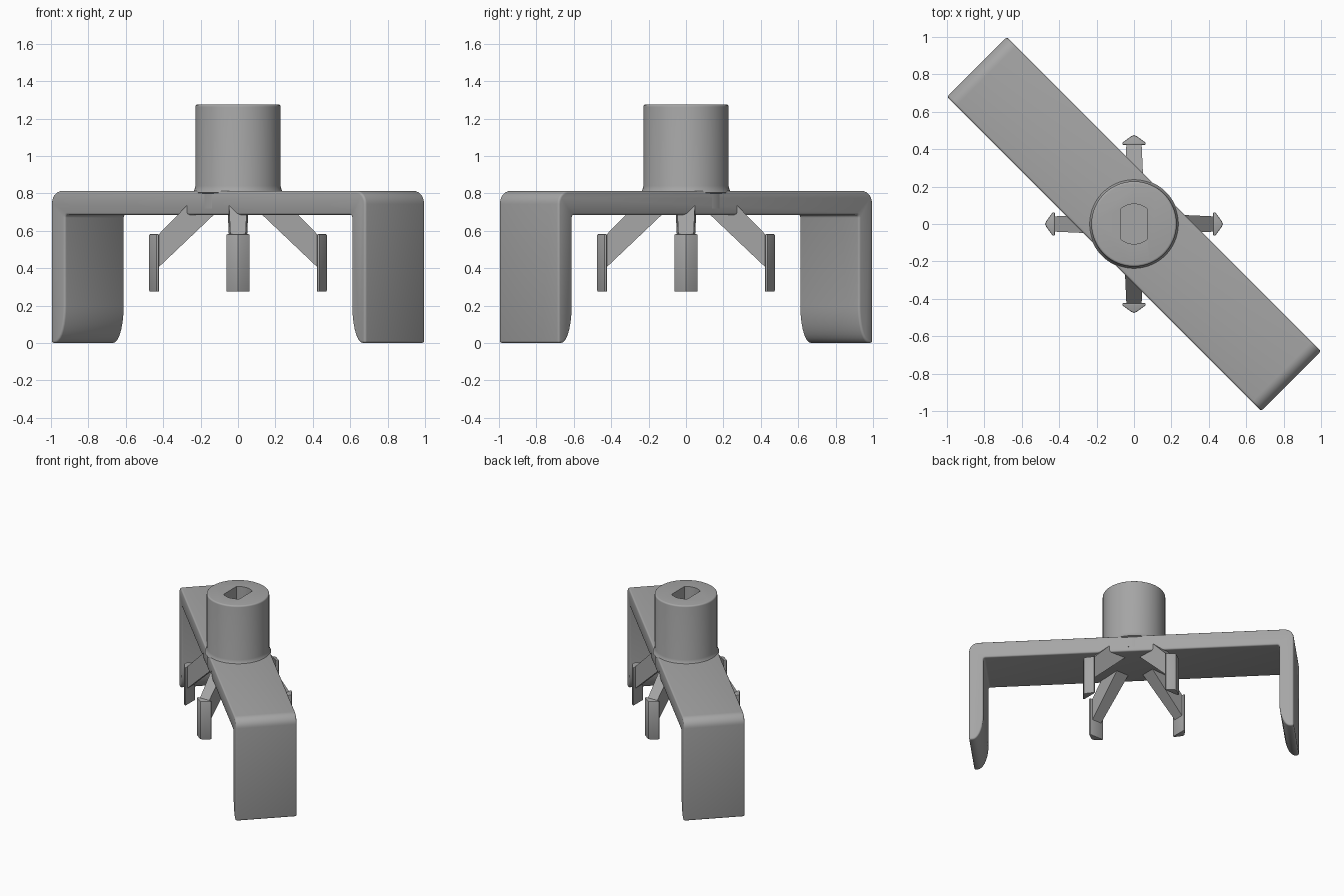
import bpy, bmesh
from math import sin, cos, pi, asin, radians
from mathutils import Matrix

if "Cube" in bpy.data.objects:
    bpy.data.objects.remove(bpy.data.objects["Cube"], do_unlink=True)

GREY = (0.38, 0.38, 0.38, 1)
grey = bpy.data.materials.new("plain_grey")
grey.use_nodes = True
grey.diffuse_color = GREY
grey.node_tree.nodes["Principled BSDF"].inputs["Base Color"].default_value = GREY


def arc(cx, cy, rx, ry, start, end, steps):
    angles = [radians(start + (end - start) * i / steps) for i in range(steps + 1)]
    return [(cx + rx * cos(a), cy + ry * sin(a)) for a in angles]


def prism(name, outline, low, high, turn=Matrix()):
    """Extrude a closed 2D outline along z from low to high, then place it."""
    bm = bmesh.new()
    rings = [[bm.verts.new((x, y, z)) for x, y in outline] for z in (low, high)]
    bm.faces.new(rings[0])
    bm.faces.new(rings[1])
    for i in range(len(outline)):
        j = (i + 1) % len(outline)
        bm.faces.new((rings[0][i], rings[0][j], rings[1][j], rings[1][i]))
    bm.transform(turn)
    return finish(name, bm)


def finish(name, bm):
    bmesh.ops.recalc_face_normals(bm, faces=bm.faces)
    mesh = bpy.data.meshes.new(name)
    bm.to_mesh(mesh)
    bm.free()
    mesh.materials.append(grey)
    obj = bpy.data.objects.new(name, mesh)
    bpy.context.collection.objects.link(obj)
    return obj


def modify(obj, kind, **settings):
    mod = obj.modifiers.new(kind.title(), kind)
    for key, value in settings.items():
        setattr(mod, key, value)
    bpy.context.view_layer.objects.active = obj
    bpy.ops.object.modifier_apply(modifier=mod.name)


def smooth(obj):
    bpy.ops.object.select_all(action="DESELECT")
    obj.select_set(True)
    bpy.context.view_layer.objects.active = obj
    bpy.ops.object.shade_smooth_by_angle(angle=radians(35))


UPRIGHT = Matrix.Rotation(pi / 2, 4, "X")

# Diagonal bridge: one bent strip with two legs, tapered inside at the feet
END, INNER, TOP, UNDER, HALF = 1.188, 1.083, 0.813, 0.685, 0.226
side = arc(END - 0.07, TOP - 0.07, 0.07, 0.07, 90, 0, 8)
side += [(END, 0), (END - 0.025, 0)]
side += arc(INNER + 0.08, 0.2, 0.08, 0.2, 260, 180, 8)
side += arc(INNER - 0.015, UNDER - 0.015, 0.015, 0.015, 0, 90, 3)
outline = side + [(-x, z) for x, z in reversed(side)]
bridge = prism("bridge", outline, -HALF, HALF, Matrix.Rotation(-pi / 4, 4, "Z") @ UPRIGHT)
modify(bridge, "BEVEL", width=0.012, segments=3, limit_method="ANGLE",
       angle_limit=radians(50), use_clamp_overlap=False)
smooth(bridge)

# Round hub, turned from a profile with a flared foot and eased rim
R, HUB_TOP, STEPS = 0.228, 1.275, 64
profile = [(R, 0.72), (R, 0.80), (R + 0.014, 0.805), (R + 0.005, 0.82), (R, 0.84)]
profile += arc(R - 0.012, HUB_TOP - 0.012, 0.012, 0.012, 0, 90, 4)
bm = bmesh.new()
rings = [[bm.verts.new((r * cos(2 * pi * i / STEPS), r * sin(2 * pi * i / STEPS), z))
          for i in range(STEPS)] for r, z in profile]
for a, b in zip(rings, rings[1:]):
    for i in range(STEPS):
        j = (i + 1) % STEPS
        bm.faces.new((a[i], a[j], b[j], b[i]))
bm.faces.new(rings[0])
bm.faces.new(rings[-1])
hub = finish("hub", bm)

# Shaft socket: a circle with two flat sides
SHAFT, FLAT = 0.107, 0.07
edge = 90 - math_edge if (math_edge := asin(FLAT / SHAFT) * 180 / pi) else 0
slot = arc(0, 0, SHAFT, SHAFT, edge, 180 - edge, 10)
slot += arc(0, 0, SHAFT, SHAFT, 180 + edge, 360 - edge, 10)
cutter = prism("socket_cutter", slot, 0.88, 1.4)
cutter.hide_render = True
modify(hub, "BOOLEAN", operation="DIFFERENCE", object=cutter, solver="EXACT")
bpy.data.objects.remove(cutter, do_unlink=True)
smooth(hub)

# Four sloping struts, each ending in an upright arrow-shaped clip
strut_side = [(0.43, 0.40), (0.43, 0.575), (0.23, 0.78), (0.03, 0.78)]
clip_plan = [(0.422, -0.062), (0.435, -0.062), (0.47, -0.014), (0.475, 0),
             (0.47, 0.014), (0.435, 0.062), (0.422, 0.062)]
for i, place in enumerate(("left", "back", "right", "front")):
    turn = Matrix.Rotation(i * pi / 2, 4, "Z")
    strut = prism(place + "_strut", strut_side, -0.05, 0.05, UPRIGHT)
    for v in strut.data.vertices:
        v.co.y *= 1.2 - 0.9 * v.co.x
    strut.data.transform(turn)
    clip = prism(place + "_clip", clip_plan, 0.275, 0.582, turn)
    modify(clip, "BEVEL", width=0.006, segments=2, limit_method="ANGLE",
           angle_limit=radians(60))
    smooth(clip)
